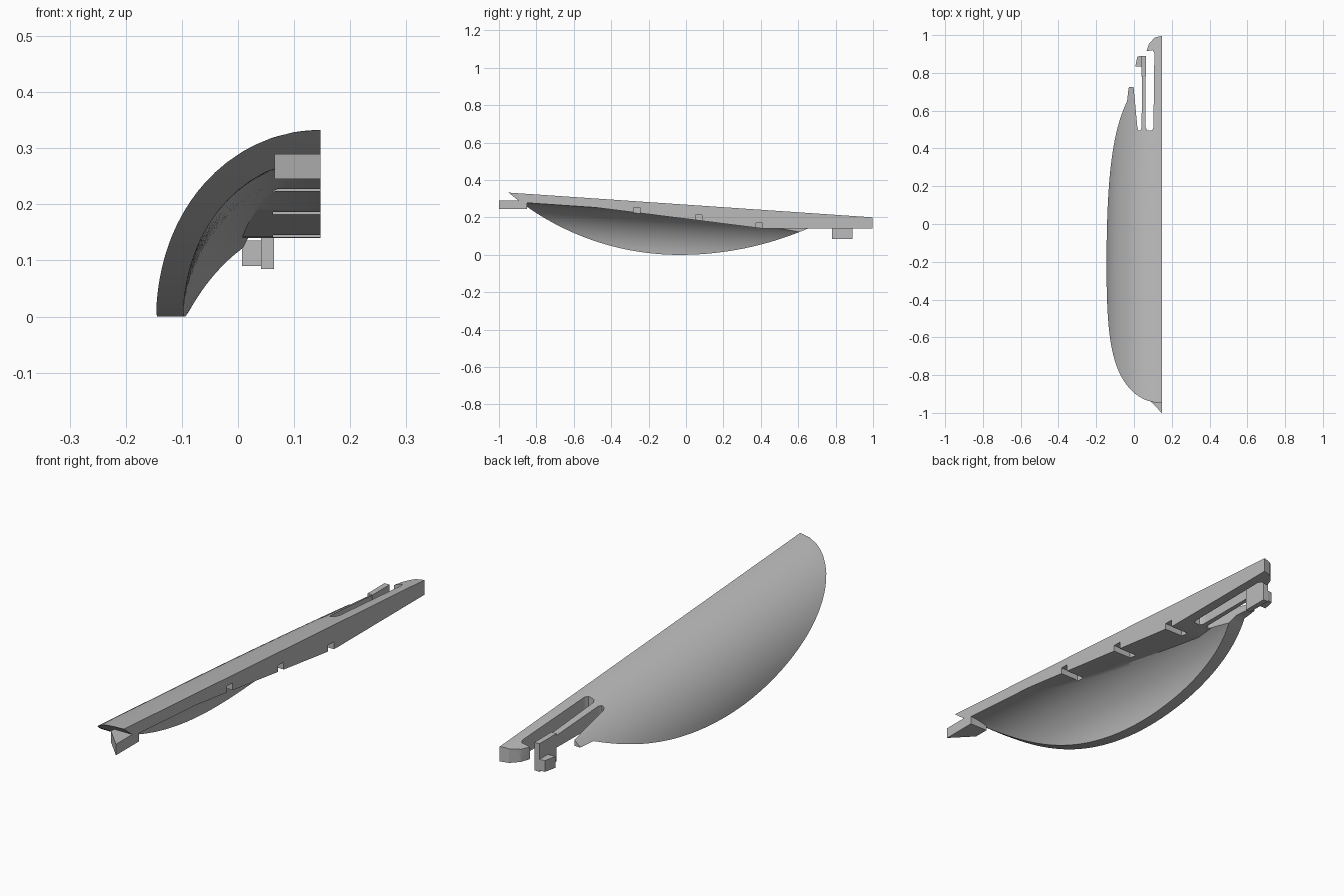
import bpy, bmesh, math

cube = bpy.data.objects.get("Cube")
if cube:
    bpy.data.objects.remove(cube, do_unlink=True)

grey = bpy.data.materials.new("plain grey")
grey.use_nodes = True
grey.diffuse_color = (0.5, 0.5, 0.5, 1)
grey.node_tree.nodes["Principled BSDF"].inputs["Base Color"].default_value = (0.5, 0.5, 0.5, 1)

EDGE = 0.147      # flat side plane
WALL = 0.048      # shell thickness
RISE = 0.3        # height radius of the shell arc
FLOOR = 0.14      # underside of the tail


def make(name, bm):
    bmesh.ops.recalc_face_normals(bm, faces=bm.faces)
    mesh = bpy.data.meshes.new(name)
    bm.to_mesh(mesh)
    bm.free()
    ob = bpy.data.objects.new(name, mesh)
    bpy.context.collection.objects.link(ob)
    mesh.materials.append(grey)
    return ob


def prism(name, outline, z0, z1):
    bm = bmesh.new()
    face = bm.faces.new([bm.verts.new((x, y, z0)) for x, y in outline])
    top = bmesh.ops.extrude_face_region(bm, geom=[face])["geom"]
    bmesh.ops.translate(bm, vec=(0, 0, z1 - z0),
                        verts=[v for v in top if isinstance(v, bmesh.types.BMVert)])
    return make(name, bm)


def box(name, x0, x1, y0, y1, z0, z1):
    return prism(name, [(x0, y0), (x1, y0), (x1, y1), (x0, y1)], z0, z1)


# Lengthwise profiles of the shell
def ridge(y):
    return 0.333 - 0.068 * (y + 0.95)


def width(y):
    return 0.294 - 0.027 * (max(0, y + 0.3) / 0.9) ** 2


def rim(y):
    radius = 1.42 if y < -0.035 else 1.745
    z = radius - math.sqrt(radius ** 2 - (y + 0.035) ** 2)
    return min(z, FLOOR) if y > 0 else z


def ceiling(y):
    return min(ridge(y) - WALL, max(FLOOR, 0.268 - 0.126 * (y + 0.6)))


def arc(y, inset, z_from, z_to, steps):
    top, rx, rz = ridge(y) - inset, width(y) - inset, RISE - inset
    angle = lambda z: math.acos(max(-1, min(1, 1 - (top - z) / rz)))
    a, b = angle(z_from), angle(z_to)
    pts = []
    for i in range(steps + 1):
        t = a + (b - a) * i / steps
        z = min(z_from, top - rz * (1 - math.cos(t)))
        if z_from == z_to:
            z = z_from
        pts.append((EDGE - rx * math.sin(t), y, z))
    return pts


def section(y):
    low = rim(y)
    high = max(low, ceiling(y))
    outer = arc(y, 0, ridge(y), low, 24)
    inner = arc(y, WALL, high, low, 16)
    return outer + inner[::-1] + [(EDGE, y, high)]


# Shell: cross-sections joined along the length
stations = [-0.949, -0.943, -0.93, -0.915] + [-0.9 + 0.025 * i for i in range(77)]
bm = bmesh.new()
rings = [[bm.verts.new(p) for p in section(y)] for y in stations]
count = len(rings[0])
for a, b in zip(rings, rings[1:]):
    for i in range(count):
        j = (i + 1) % count
        bm.faces.new((a[i], a[j], b[j], b[i]))
bm.faces.new(rings[0])
bm.faces.new(rings[-1])
bmesh.ops.remove_doubles(bm, verts=bm.verts, dist=0.00005)
shell = make("half_shell", bm)

# Cutters: tail slots with hook and tongue, then the three underside notches
tail = [(0.018, 0.51), (0.024, 0.495), (0.034, 0.495), (0.04, 0.51),
        (0.045, 0.89), (0.06, 0.89), (0.062, 0.51), (0.07, 0.495),
        (0.095, 0.495), (0.103, 0.51), (0.108, 0.905), (0.1, 0.92),
        (0.066, 0.915), (0.08, 0.955), (0.11, 0.987), (0.16, 0.999),
        (0.16, 1.1), (-0.3, 1.1), (-0.3, 0.69), (-0.033, 0.69),
        (-0.027, 0.725), (-0.002, 0.725)]
cutters = [prism("tail_cutter", tail, -0.1, 0.5)]
for y in (-0.263, 0.068, 0.392):
    z = ceiling(y)
    cutters.append(box("notch_cutter", 0.062, 0.17, y - 0.018, y + 0.018, z - 0.03, z + 0.028))

bpy.context.view_layer.objects.active = shell
for cutter in cutters:
    cutter.hide_render = True
    mod = shell.modifiers.new("cut", 'BOOLEAN')
    mod.operation = 'DIFFERENCE'
    mod.solver = 'EXACT'
    mod.object = cutter
    bpy.ops.object.modifier_apply(modifier=mod.name)
for cutter in cutters:
    bpy.data.objects.remove(cutter, do_unlink=True)

# Front wedge tab
prism("front_tab", [(0.065, -0.85), (EDGE, -0.85), (EDGE, -1.0), (0.065, -0.915)], 0.245, 0.29)

# Snap catch at the end of the tongue
box("catch_plate", 0.041, 0.064, 0.78, 0.89, 0.085, 0.2)
prism("catch_head", [(0.007, 0.835), (0.042, 0.835), (0.042, 0.89), (0.018, 0.887)], 0.09, 0.136)

# Smooth shading on the curved shell only
bpy.ops.object.select_all(action='DESELECT')
shell.select_set(True)
bpy.context.view_layer.objects.active = shell
bpy.ops.object.shade_smooth_by_angle(angle=math.radians(30))
